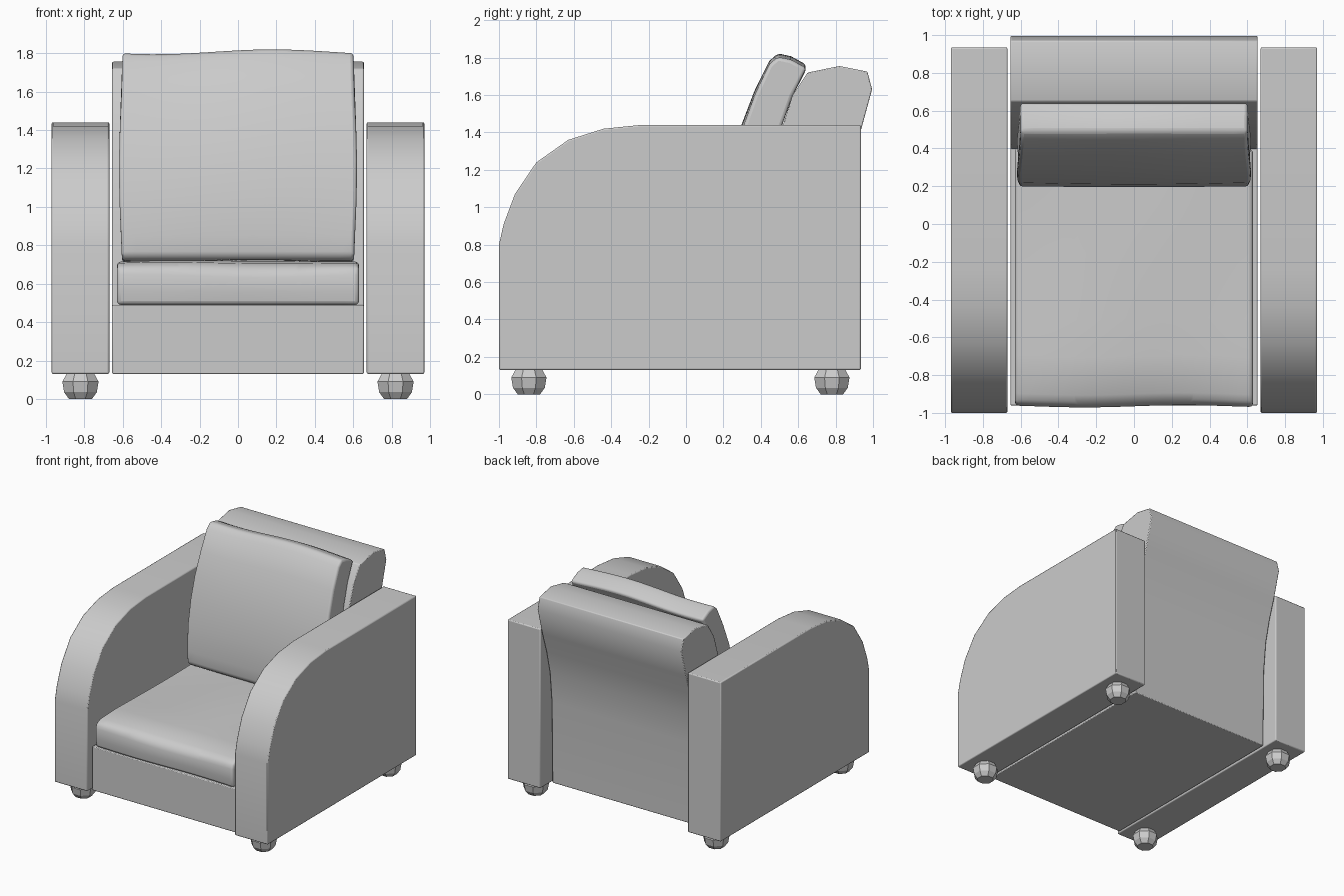
import bpy, bmesh, math

cube = bpy.data.objects.get("Cube")
if cube:
    bpy.data.objects.remove(cube, do_unlink=True)

# One plain upholstery colour
fabric = bpy.data.materials.new("light_grey")
fabric.use_nodes = True
GREY = (0.6, 0.6, 0.6, 1.0)
fabric.diffuse_color = GREY
fabric.node_tree.nodes["Principled BSDF"].inputs["Base Color"].default_value = GREY


def finish(name, bm, bevel=0.0, segments=2, angle=35):
    bmesh.ops.recalc_face_normals(bm, faces=bm.faces)
    mesh = bpy.data.meshes.new(name)
    bm.to_mesh(mesh)
    bm.free()
    mesh.materials.append(fabric)
    obj = bpy.data.objects.new(name, mesh)
    bpy.context.collection.objects.link(obj)
    if bevel:
        mod = obj.modifiers.new("soft_edges", "BEVEL")
        mod.width = bevel
        mod.segments = segments
        mod.limit_method = "ANGLE"
        mod.angle_limit = math.radians(40)
    bpy.ops.object.select_all(action="DESELECT")
    obj.select_set(True)
    bpy.context.view_layer.objects.active = obj
    bpy.ops.object.shade_smooth_by_angle(angle=math.radians(angle))
    return obj


def loft(profile, x0, x1, steps=1, warp=None):
    """Sweep a (y, z) profile along x, optionally warping each point."""
    bm = bmesh.new()
    rings = []
    for i in range(steps + 1):
        t = i / steps
        x = x0 + (x1 - x0) * t
        ring = []
        for y, z in profile:
            co = (x, y, z)
            ring.append(bm.verts.new(warp(*co) if warp else co))
        rings.append(ring)
    n = len(profile)
    for a, b in zip(rings, rings[1:]):
        for j in range(n):
            k = (j + 1) % n
            bm.faces.new((a[j], a[k], b[k], b[j]))
    bm.faces.new(rings[0])
    bm.faces.new(rings[-1])
    return bm


# Arms: flat slabs with a rounded front shoulder
arm_profile = [(-1, 0.13), (-1, 0.80), (-0.975, 0.91), (-0.915, 1.07),
               (-0.80, 1.24), (-0.63, 1.36), (-0.44, 1.42), (-0.24, 1.44),
               (0.935, 1.44), (0.935, 0.13)]
for side, s in (("left", 1), ("right", -1)):
    finish(side + "_arm", loft(arm_profile, s * 0.67, s * 0.97), 0.008)

# Seat base and leaning backrest in one frame
frame_profile = [(-0.96, 0.13), (-0.96, 0.49), (0.40, 0.49), (0.42, 0.9),
                 (0.49, 1.35), (0.57, 1.6), (0.65, 1.72), (0.82, 1.755),
                 (0.97, 1.725), (0.995, 1.63), (0.935, 1.41), (0.88, 1.24),
                 (0.835, 1.05), (0.81, 0.8), (0.80, 0.13)]
finish("frame", loft(frame_profile, -0.655, 0.655), 0.006)


# Seat cushion: soft pad with a gently wavy top
def seat_warp(x, y, z):
    lift = 0.008 * math.sin(5 * x + 1) * math.cos(3 * y) if z > 0.6 else 0
    bulge = 0.012 * math.cos(x * 2.4) if z > 0.69 else 0
    return x, y + 0.006 * math.sin(6 * x), z + lift + bulge


seat_profile = [(-0.955, 0.49), (-0.965, 0.56), (-0.965, 0.64), (-0.95, 0.68),
                (-0.90, 0.70)]
seat_profile += [(-0.7 + 0.2 * i, 0.71) for i in range(6)]
seat_profile += [(0.40, 0.71), (0.40, 0.49)]
finish("seat_cushion", loft(seat_profile, -0.63, 0.63, 16, seat_warp), 0.02, 3, 50)


# Back cushion: leaning pad, slightly fuller in the middle
def back_warp(x, y, z):
    wave = 0.012 * math.sin(2.5 - 5 * x) * max(0, z - 0.75)
    full = 0.012 * math.cos(2.4 * x) * math.sin(3 * (z - 0.72))
    return x * (0.985 + 0.015 * math.cos(5 * (z - 1.2))), y - full, z + wave


back_profile = [(0.40, 0.71), (0.23, 0.72), (0.20, 0.75), (0.20, 0.85),
                (0.22, 1.05), (0.26, 1.25), (0.305, 1.43), (0.37, 1.61),
                (0.445, 1.77), (0.49, 1.81), (0.56, 1.795), (0.645, 1.75),
                (0.57, 1.6), (0.51, 1.43), (0.46, 1.2), (0.42, 0.95)]
finish("back_cushion", loft(back_profile, -0.62, 0.62, 16, back_warp), 0.018, 3, 45)

# Feet: faceted bun feet under the arm corners
foot_rings = [(0, 0.065), (0.035, 0.092), (0.09, 0.102), (0.135, 0.075)]


def foot(name, cx, cy, sides=8):
    bm = bmesh.new()
    rings = []
    for z, r in foot_rings:
        ring = []
        for i in range(sides):
            a = math.tau * (i + 0.5) / sides
            ring.append(bm.verts.new((cx + r * math.cos(a), cy + r * math.sin(a), z)))
        rings.append(ring)
    for a, b in zip(rings, rings[1:]):
        for i in range(sides):
            k = (i + 1) % sides
            bm.faces.new((a[i], a[k], b[k], b[i]))
    bm.faces.new(rings[0])
    bm.faces.new(rings[-1])
    finish(name, bm, angle=20)


for side, x in (("left", 0.82), ("right", -0.82)):
    for end, y in (("front", -0.84), ("back", 0.78)):
        foot(end + "_" + side + "_foot", x, y)
